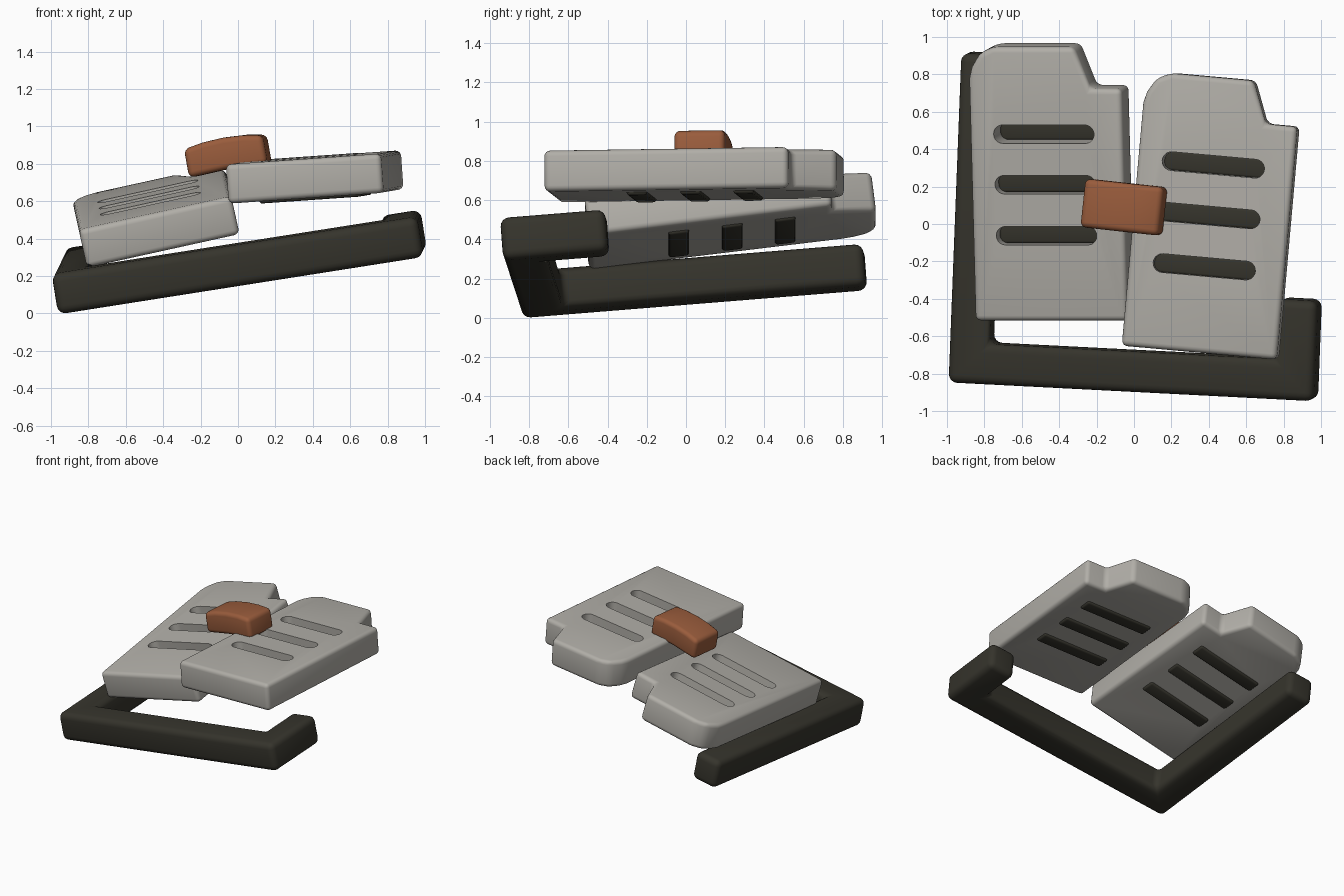
import bpy, bmesh, math
from mathutils import Matrix, Vector

if "Cube" in bpy.data.objects:
    bpy.data.objects.remove(bpy.data.objects["Cube"])


def material(name, rgb):
    m = bpy.data.materials.new(name)
    m.diffuse_color = (*rgb, 1)
    m.use_nodes = True
    m.node_tree.nodes["Principled BSDF"].inputs["Base Color"].default_value = m.diffuse_color
    return m


GREY = material("warm grey", (0.44, 0.425, 0.39))
DARK = material("dark olive", (0.036, 0.034, 0.025))
RUST = material("rust brown", (0.32, 0.107, 0.045))


def placement(origin, x_dir, y_dir):
    """Matrix for a tilted part from its origin and two edge directions."""
    x = Vector(x_dir).normalized()
    y = Vector(y_dir)
    y = (y - x * y.dot(x)).normalized()
    m = Matrix((x, y, x.cross(y))).transposed().to_4x4()
    m.translation = Vector(origin)
    return m


def prism(name, outline, z0, z1, mat, matrix):
    """Extrude a counter-clockwise outline between two heights."""
    bm = bmesh.new()
    base = bm.faces.new([bm.verts.new((x, y, z0)) for x, y in outline])
    top = bmesh.ops.extrude_face_region(bm, geom=[base])["geom"]
    bmesh.ops.translate(bm, vec=(0, 0, z1 - z0),
                        verts=[v for v in top if isinstance(v, bmesh.types.BMVert)])
    bmesh.ops.recalc_face_normals(bm, faces=bm.faces)
    me = bpy.data.meshes.new(name)
    bm.to_mesh(me)
    bm.free()
    me.materials.append(mat)
    ob = bpy.data.objects.new(name, me)
    bpy.context.collection.objects.link(ob)
    ob.matrix_world = matrix
    return ob


def bevel(ob, width, segments=4):
    b = ob.modifiers.new("Bevel", "BEVEL")
    b.width, b.segments, b.limit_method = width, segments, "ANGLE"
    b.angle_limit = math.radians(20)


def finish(ob, angle=35):
    """Bake the modifiers, then smooth the rounded edges."""
    bpy.context.view_layer.update()
    dg = bpy.context.evaluated_depsgraph_get()
    me = bpy.data.meshes.new_from_object(ob.evaluated_get(dg))
    ob.modifiers.clear()
    ob.data = me
    bpy.ops.object.select_all(action="DESELECT")
    ob.select_set(True)
    bpy.context.view_layer.objects.active = ob
    bpy.ops.object.shade_smooth_by_angle(angle=math.radians(angle))


def rect(x0, x1, y0, y1):
    return [(x0, y0), (x1, y0), (x1, y1), (x0, y1)]


def stadium(length, width, cy, n=10):
    r, h = width / 2, length / 2 - width / 2
    pts = []
    for side in (1, -1):
        for i in range(n + 1):
            a = -math.pi / 2 + math.pi * i / n
            pts.append((side * (h + r * math.cos(a)), cy + side * r * math.sin(a)))
    return pts


# Slotted pads: top surface is local z = 0
THICK = 0.21
PAD = [(-0.405, -0.735), (0.43, -0.735), (0.43, 0.515), (0.26, 0.515), (0.175, 0.74),
       (-0.27, 0.74), (-0.345, 0.705), (-0.39, 0.63), (-0.405, 0.57)]
SLOTS = ((0.272, -0.16), (0.0, -0.08), (-0.275, -0.08))  # y and depth of the dark insert


def pad(side, matrix):
    body = prism(side + "_pad", PAD, -THICK, 0, GREY, matrix)
    bevel(body, 0.03)
    cutters = []
    for i, (y, depth) in enumerate(SLOTS):
        cut = prism("slot_cutter", stadium(0.55, 0.1, y), -0.4, 0.1, GREY, matrix)
        cut.hide_render = True
        mod = body.modifiers.new("Slot", "BOOLEAN")
        mod.operation, mod.object, mod.solver = "DIFFERENCE", cut, "EXACT"
        cutters.append(cut)
        bar = prism(f"{side}_slot_insert_{i + 1}", rect(-0.275, 0.275, y - 0.053, y + 0.053),
                    -THICK - 0.015, depth, DARK, matrix)
        bevel(bar, 0.015, 3)
        finish(bar)
    finish(body)
    for cut in cutters:
        bpy.data.objects.remove(cut)


pad("left", placement((-0.475, 0.21, 0.62), (1, 0.0, 0.22), (-0.015, 1, 0.123)))
pad("right", placement((0.40, 0.045, 0.835), (1, -0.09, 0.07), (0.09, 1, 0.015)))

# Open frame: long left bar, front bar and short right bar
W, FRONT, LEFT, RIGHT = 0.108, 1.765, 1.66, 0.43
frame = prism("frame", [(-W, -W), (FRONT + W, -W), (FRONT + W, RIGHT), (FRONT - W, RIGHT),
                        (FRONT - W, W), (W, W), (W, LEFT), (-W, LEFT)],
              -0.11, 0.11, DARK,
              placement((-0.87, -0.74, 0.125), (1.75, -0.09, 0.275), (0.04, 1.66, 0.13)))
bevel(frame, 0.045)
finish(frame)

# Bridge block: side profile gently arched, joining the two pads
arch = [(-0.215, -0.085), (0, -0.075), (0.215, -0.085), (0.215, 0.07), (0.11, 0.088),
        (0, 0.094), (-0.11, 0.088), (-0.215, 0.07)]
turn = Matrix.Rotation(math.radians(90), 4, "X")
bridge = prism("bridge_block", arch, -0.13, 0.13, RUST,
               placement((-0.055, 0.09, 0.848), (1, -0.11, 0.18), (0.13, 1, 0.02)) @ turn)
bevel(bridge, 0.03)
finish(bridge)
